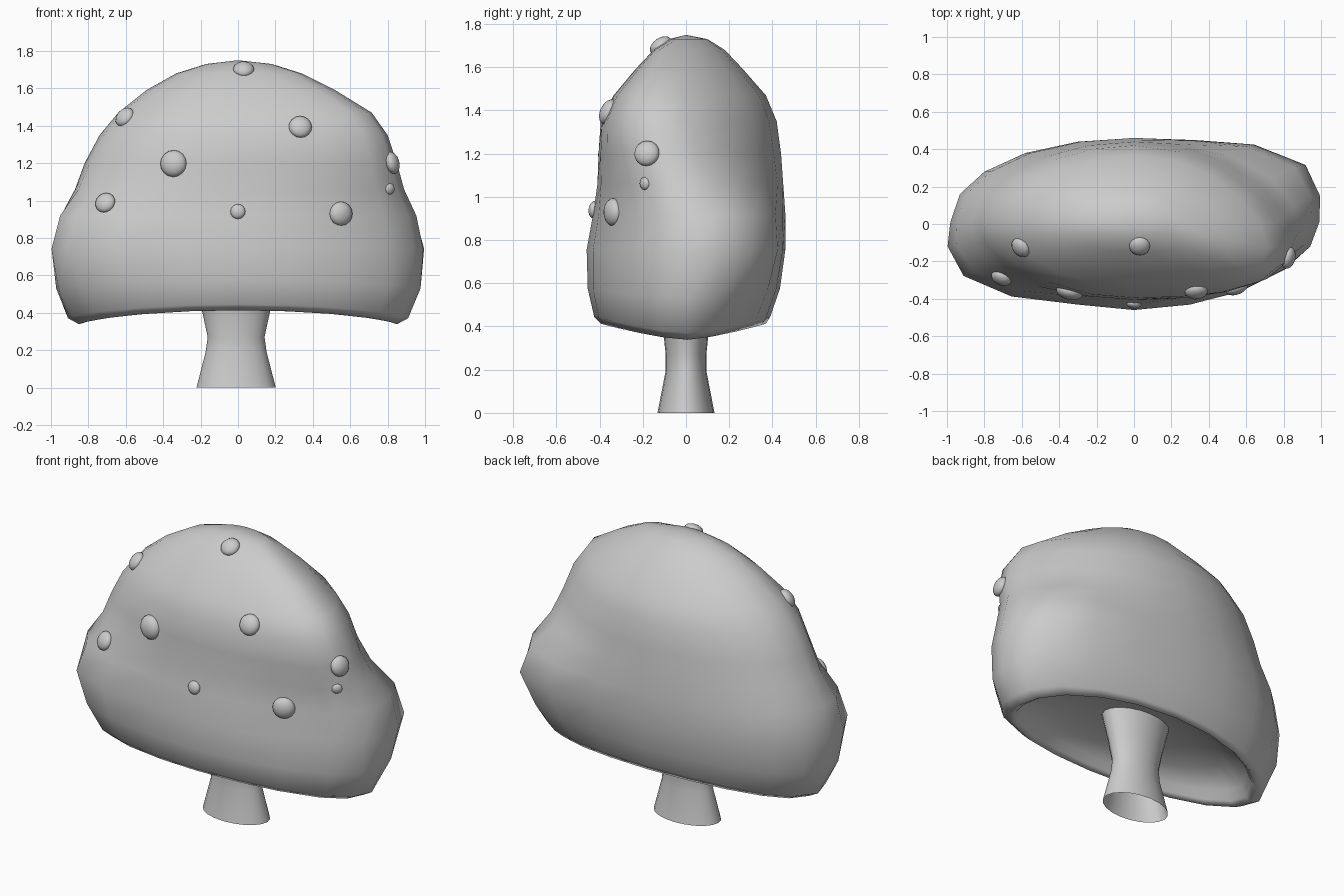
import bpy, bmesh, math
from mathutils import Vector
from mathutils.bvhtree import BVHTree

if "Cube" in bpy.data.objects:
    bpy.data.objects.remove(bpy.data.objects["Cube"])


def make_object(name, bm):
    bmesh.ops.recalc_face_normals(bm, faces=bm.faces)
    me = bpy.data.meshes.new(name)
    bm.to_mesh(me)
    bm.free()
    for p in me.polygons:
        p.use_smooth = True
    ob = bpy.data.objects.new(name, me)
    bpy.context.collection.objects.link(ob)
    return ob


def loft(bm, rings):
    # a ring with a single point closes as a fan
    vs = [[bm.verts.new(p) for p in r] for r in rings]
    for a, b in zip(vs, vs[1:]):
        n = max(len(a), len(b))
        for i in range(n):
            j = (i + 1) % n
            if len(a) == 1:
                bm.faces.new((a[0], b[i], b[j]))
            elif len(b) == 1:
                bm.faces.new((a[i], a[j], b[0]))
            else:
                bm.faces.new((a[i], a[j], b[j], b[i]))


# Cap: skewed plan outline at mid height, rounder at the rim and the dome
outline = [(1, .15), (.93, .32), (.65, .43), (.33, .45), (0, .46), (-.3, .44),
           (-.58, .38), (-.8, .28), (-.93, .16), (-.98, .01), (-1, -.12),
           (-.92, -.28), (-.66, -.39), (-.3, -.43), (0, -.46), (.3, -.43),
           (.56, -.36), (.8, -.24), (.94, -.12), (.99, .01)]
# z, left, right, front, back, rim waviness, roundness, forward sweep at right
levels = [(.56, 0, 0, 0, 0, 0, 0, 0),
          (.55, .35, .35, .17, .17, 0, 1, 0),
          (.50, .60, .60, .27, .26, .3, 1, 0),
          (.42, .78, .78, .35, .33, .8, 1, 0),
          (.36, .81, .81, .37, .355, 1, 1, 0),
          (.338, .85, .85, .395, .37, 1, 1, 0),
          (.37, .91, .91, .425, .39, 1, .95, 0),
          (.53, .98, .98, .455, .435, .6, .6, 0),
          (.74, 1.0, 1.0, .46, .46, .2, .1, 0),
          (.92, .96, .96, .43, .46, 0, .3, 0),
          (1.06, .875, .89, .41, .45, 0, .8, .08),
          (1.20, .82, .85, .405, .44, 0, 1, .17),
          (1.35, .74, .80, .395, .42, 0, 1, .22),
          (1.47, .64, .715, .335, .37, 0, 1, .22),
          (1.59, .49, .52, .235, .265, 0, 1, .15),
          (1.68, .33, .34, .15, .18, 0, 1, .1),
          (1.73, .17, .18, .08, .10, 0, 1, 0),
          (1.75, 0, 0, 0, 0, 0, 1, 0)]
rings = []
for z, xl, xr, yf, yb, wave, rnd, sweep in levels:
    if xl == 0:
        rings.append([(0, 0, z)])
        continue
    ring = []
    for x, y in outline:
        u = Vector((x, y / .46))
        u = u.lerp(u.normalized(), rnd)
        ring.append((u.x * (xr if u.x > 0 else xl),
                     u.y * (yb if u.y > 0 else yf) - sweep * max(0, u.x) ** 2 * .6,
                     z + wave * .075 * abs(u.y) ** 1.4))
    rings.append(ring)
bm = bmesh.new()
loft(bm, rings)
bmesh.ops.recalc_face_normals(bm, faces=bm.faces)
surface = BVHTree.FromBMesh(bm)
make_object("cap", bm)

# Stem: oval flared tube, open at the base
bm = bmesh.new()
stem = [(0, .212, .132), (.19, .163, .095), (.27, .152, .094),
        (.40, .18, .108), (.55, .22, .13)]
loft(bm, [[(-.01 + rx * math.cos(a), ry * math.sin(a), z)
           for a in (math.tau * i / 20 for i in range(20))] for z, rx, ry in stem])
make_object("stem", bm)

# Spots: flattened balls seated on the cap
spots = [(-.35, -.38, 1.20, .072), (.33, -.33, 1.38, .062), (.56, -.36, .93, .065),
         (-.72, -.31, 1.00, .056), (0, -.42, .94, .04), (-.61, -.13, 1.45, .057),
         (.03, -.11, 1.69, .056), (.82, -.18, 1.20, .06), (.82, -.20, 1.06, .03)]
for i, (x, y, z, r) in enumerate(spots):
    pos, normal, _, _ = surface.find_nearest(Vector((x, y, z)))
    bm = bmesh.new()
    bmesh.ops.create_uvsphere(bm, u_segments=16, v_segments=10, radius=r)
    bmesh.ops.scale(bm, vec=(1, 1, .6), verts=bm.verts)
    ob = make_object(f"spot_{i + 1}", bm)
    ob.rotation_mode = 'QUATERNION'
    ob.rotation_quaternion = normal.to_track_quat('Z', 'Y')
    ob.location = pos
